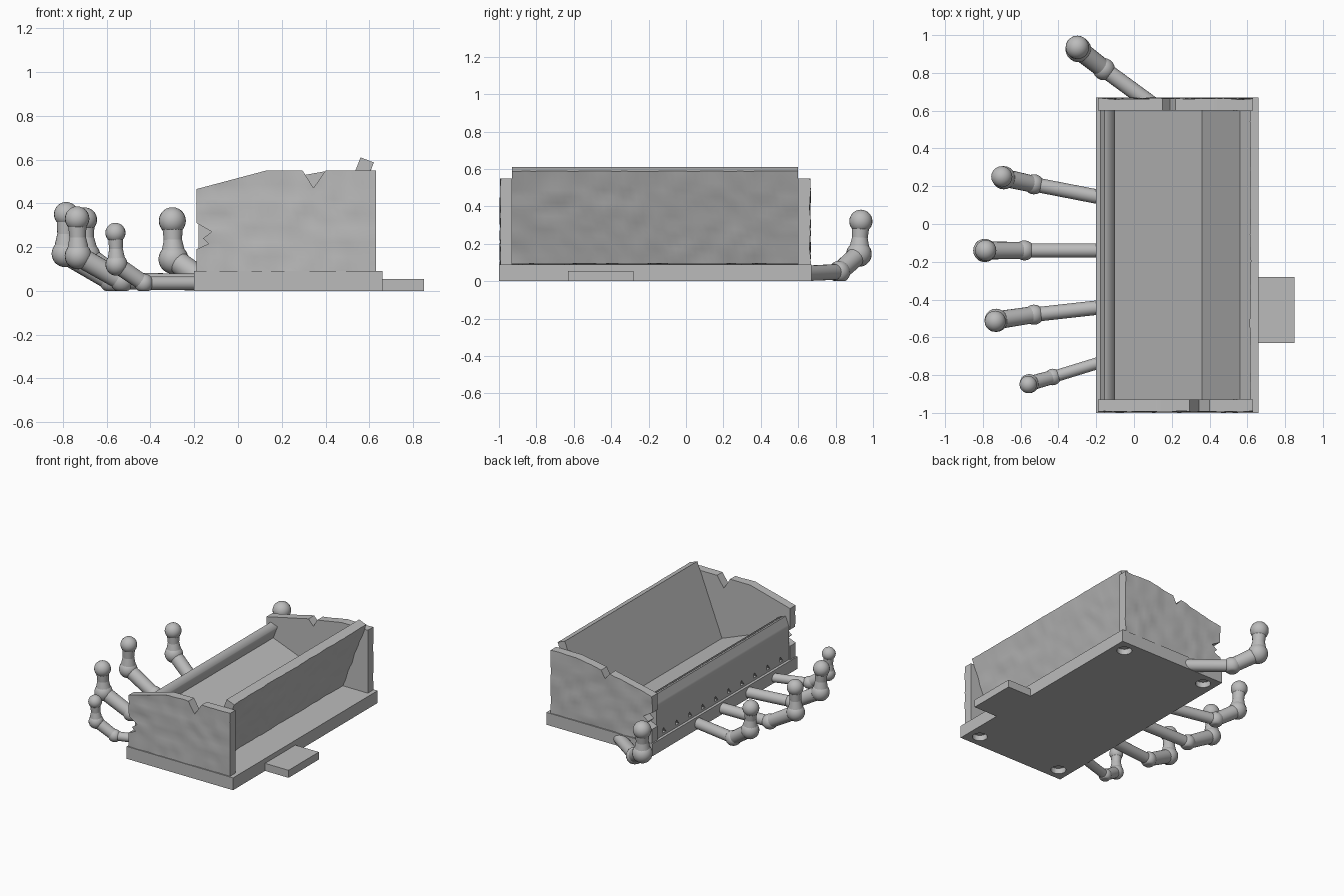
import bpy, bmesh, math
from mathutils import Vector, noise

if "Cube" in bpy.data.objects:
    bpy.data.objects.remove(bpy.data.objects["Cube"])

GREY = (0.5, 0.5, 0.5, 1)
stone = bpy.data.materials.new("stone_grey")
stone.use_nodes = True
stone.diffuse_color = GREY
stone.node_tree.nodes["Principled BSDF"].inputs["Base Color"].default_value = GREY


def finish(name, bm, angle=None):
    bmesh.ops.recalc_face_normals(bm, faces=bm.faces)
    me = bpy.data.meshes.new(name)
    bm.to_mesh(me)
    bm.free()
    me.materials.append(stone)
    ob = bpy.data.objects.new(name, me)
    bpy.context.collection.objects.link(ob)
    if angle:
        bpy.ops.object.select_all(action='DESELECT')
        ob.select_set(True)
        bpy.context.view_layer.objects.active = ob
        bpy.ops.object.shade_smooth_by_angle(angle=math.radians(angle))
    return ob


def prism(bm, profile, y0, y1):
    """Extrude an (x, z) outline along y."""
    face = bm.faces.new([bm.verts.new((x, y0, z)) for x, z in profile])
    out = bmesh.ops.extrude_face_region(bm, geom=[face])["geom"]
    bmesh.ops.translate(bm, vec=(0, y1 - y0, 0),
                        verts=[v for v in out if isinstance(v, bmesh.types.BMVert)])


def box(bm, lo, hi):
    prism(bm, [(lo[0], lo[2]), (hi[0], lo[2]), (hi[0], hi[2]), (lo[0], hi[2])], lo[1], hi[1])


def slice_mesh(bm, axis, start, stop, step):
    normal = Vector((axis == 0, axis == 1, axis == 2))
    for i in range(1, int((stop - start) / step)):
        bmesh.ops.bisect_plane(bm, geom=bm.verts[:] + bm.edges[:] + bm.faces[:],
                               plane_co=normal * (start + i * step), plane_no=normal)


def roughen(bm, point, inward, amount):
    """Push the vertices on one plane inward by a lumpy amount."""
    inward = Vector(inward).normalized()
    for v in bm.verts:
        if abs((v.co - Vector(point)).dot(inward)) < 0.001:
            v.co += inward * amount * (0.5 + 0.5 * noise.noise(v.co * 14))


def cut(target, cutter):
    mod = target.modifiers.new("cut", 'BOOLEAN')
    mod.operation = 'DIFFERENCE'
    mod.object = cutter
    cutter.hide_render = True
    cutter.hide_set(True)


# Base plate with four round recesses underneath
bm = bmesh.new()
box(bm, (-0.2, -1, 0), (0.66, 0.67, 0.09))
base = finish("base_plate", bm)
bm = bmesh.new()
for x in (-0.11, 0.57):
    for y in (-0.91, 0.58):
        ret = bmesh.ops.create_cone(bm, cap_ends=True, segments=32, radius1=0.05,
                                    radius2=0.05, depth=0.08)
        bmesh.ops.translate(bm, vec=(x, y, 0), verts=ret["verts"])
cut(base, finish("recess_cutter", bm))

# Side tab
bm = bmesh.new()
box(bm, (0.65, -0.63, 0), (0.85, -0.28, 0.055))
finish("side_tab", bm)

# Tilted tray: tall back rest, sloping floor and low lip
bm = bmesh.new()
prism(bm, [(0.56, 0.61), (0.625, 0.585), (0.435, 0.09), (-0.18, 0.09), (-0.18, 0.335),
           (-0.155, 0.40), (-0.10, 0.38), (-0.135, 0.29), (0.36, 0.10)], -0.93, 0.6)
slice_mesh(bm, 1, -0.93, 0.6, 0.035)
slice_mesh(bm, 2, 0.1, 0.57, 0.035)
roughen(bm, (0.625, 0, 0.585), (-0.495, 0, 0.19), 0.014)
tray = finish("tilted_tray", bm, 35)

# Row of triangular gaps low on the lip side
bm = bmesh.new()
for i in range(10):
    y = -0.84 + i * 0.15
    tri = [bm.verts.new((-0.2, y + dy, z)) for dy, z in ((-0.035, 0.1), (0.03, 0.105), (0.01, 0.16))]
    tip = bm.verts.new((-0.14, y, 0.12))
    bm.faces.new(tri)
    for a, b in zip(tri, tri[1:] + tri[:1]):
        bm.faces.new((a, b, tip))
cut(tray, finish("gap_cutter", bm))

# End walls with cracked tops and a jagged edge
jagged = [(-0.19, 0.19), (-0.135, 0.215), (-0.16, 0.24), (-0.12, 0.27), (-0.19, 0.31)]
front_top = [(-0.19, 0.465), (0.13, 0.55), (0.295, 0.55), (0.345, 0.47), (0.4, 0.55)]
back_top = [(-0.19, 0.43), (0.15, 0.505), (0.19, 0.46), (0.22, 0.515), (0.42, 0.55)]
for name, top, outer, inner in (("front_end_wall", front_top, -1, -0.93),
                                ("back_end_wall", back_top, 0.67, 0.6)):
    bm = bmesh.new()
    prism(bm, [(0.63, 0.09), (-0.19, 0.09)] + jagged + top + [(0.63, 0.55)], outer, inner)
    slice_mesh(bm, 0, -0.19, 0.63, 0.033)
    slice_mesh(bm, 2, 0.09, 0.55, 0.033)
    roughen(bm, (0, outer, 0), (0, inner - outer, 0), 0.014)
    finish(name, bm, 35)


# Bony fingers: tapered shafts between round joints, flat on the ground
def shaft(bm, a, b, ra, rb):
    a, b = Vector(a), Vector(b)
    ret = bmesh.ops.create_cone(bm, cap_ends=True, segments=20, radius1=ra, radius2=rb,
                                depth=(b - a).length)
    turn = (b - a).to_track_quat('Z', 'Y')
    for v in ret["verts"]:
        v.co = turn @ v.co + (a + b) / 2


def ball(bm, centre, radius):
    ret = bmesh.ops.create_uvsphere(bm, u_segments=20, v_segments=14, radius=radius)
    bmesh.ops.translate(bm, vec=centre, verts=ret["verts"])


def finger(name, root, knuckle, elbow, tip, size):
    bm = bmesh.new()
    thin = size * 0.68
    middle = Vector(elbow).lerp(Vector(tip), 0.5)
    shaft(bm, root, knuckle, thin, thin)
    ball(bm, knuckle, size * 0.95)
    shaft(bm, knuckle, elbow, size * 0.8, size * 0.85)
    ball(bm, elbow, size * 1.1)
    shaft(bm, elbow, middle, size, thin)
    shaft(bm, middle, tip, thin, size * 0.8)
    ball(bm, tip, size)
    for v in bm.verts:
        v.co.z = max(v.co.z, 0)
    finish(name, bm, 40)


finger("first_finger", (-0.17, 0.14, 0.04), (-0.53, 0.21, 0.045), (-0.69, 0.245, 0.16),
       (-0.70, 0.25, 0.325), 0.056)
finger("middle_finger", (-0.17, -0.14, 0.04), (-0.58, -0.14, 0.045), (-0.79, -0.14, 0.17),
       (-0.785, -0.14, 0.35), 0.056)
finger("ring_finger", (-0.17, -0.44, 0.04), (-0.53, -0.48, 0.045), (-0.73, -0.51, 0.16),
       (-0.735, -0.515, 0.33), 0.056)
finger("little_finger", (-0.17, -0.73, 0.035), (-0.43, -0.81, 0.035), (-0.555, -0.845, 0.12),
       (-0.56, -0.85, 0.265), 0.046)
finger("thumb", (0.1, 0.63, 0.04), (-0.16, 0.82, 0.05), (-0.295, 0.925, 0.145),
       (-0.30, 0.935, 0.32), 0.062)
